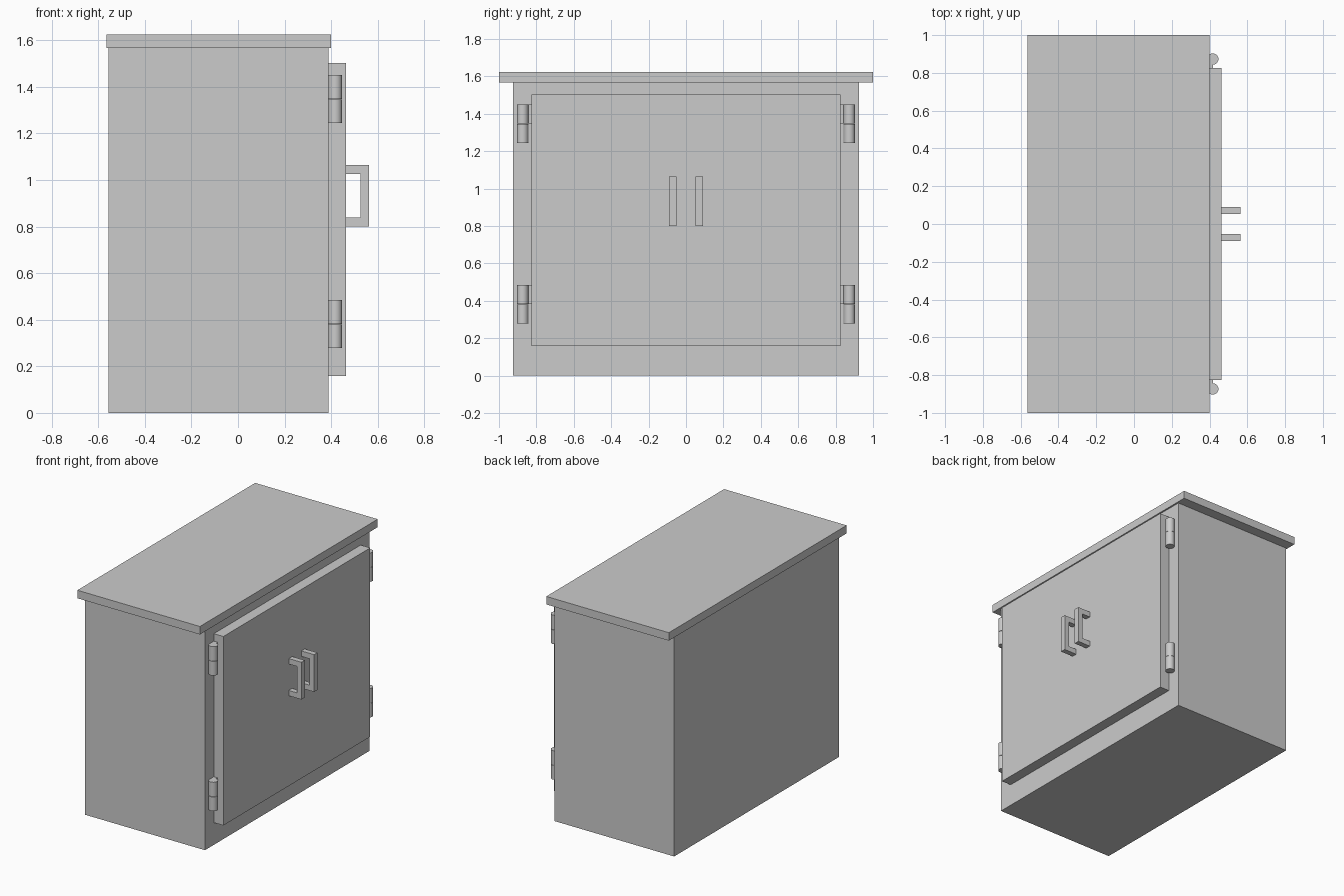
import bpy, bmesh

if "Cube" in bpy.data.objects:
    bpy.data.objects.remove(bpy.data.objects["Cube"])


def box(name, x, y, z):
    """Axis-aligned box from (min, max) ranges."""
    bpy.ops.mesh.primitive_cube_add(
        size=1, location=(sum(x) / 2, sum(y) / 2, sum(z) / 2))
    ob = bpy.context.object
    ob.name = name
    ob.scale = (x[1] - x[0], y[1] - y[0], z[1] - z[0])
    bpy.ops.object.transform_apply(location=False, rotation=False, scale=True)
    return ob


def barrel(name, x, y, z, r):
    """Smooth upright cylinder between two heights."""
    bpy.ops.mesh.primitive_cylinder_add(
        vertices=32, radius=r, depth=z[1] - z[0], location=(x, y, sum(z) / 2))
    ob = bpy.context.object
    ob.name = name
    bpy.ops.object.shade_smooth_by_angle()
    return ob


def span(side, a, b):
    """Mirror a y range to the given side."""
    return sorted((side * a, side * b))


def handle(name, y):
    """C-shaped pull: x-z profile extruded along y."""
    pts = [(0.463, 0.80), (0.563, 0.80), (0.563, 1.065), (0.463, 1.065),
           (0.463, 1.026), (0.527, 1.026), (0.527, 0.838), (0.463, 0.838)]
    bm = bmesh.new()
    face = bm.faces.new([bm.verts.new((px, y[0], pz)) for px, pz in pts])
    ext = bmesh.ops.extrude_face_region(bm, geom=[face])
    verts = [g for g in ext["geom"] if isinstance(g, bmesh.types.BMVert)]
    bmesh.ops.translate(bm, verts=verts, vec=(0, y[1] - y[0], 0))
    bmesh.ops.recalc_face_normals(bm, faces=bm.faces)
    mesh = bpy.data.meshes.new(name)
    bm.to_mesh(mesh)
    bm.free()
    bpy.context.collection.objects.link(bpy.data.objects.new(name, mesh))


# Carcass, overhanging top and door panel
box("cabinet_body", (-0.555, 0.388), (-0.926, 0.926), (0, 1.567))
box("cabinet_top", (-0.565, 0.40), (-1, 1), (1.567, 1.624))
box("door_panel", (0.388, 0.463), (-0.826, 0.826), (0.158, 1.503))

for side, label in ((-1, "left"), (1, "right")):
    # Pull handles
    handle(f"{label}_handle", span(side, 0.052, 0.09))
    # Two-part hinges with a leaf on the door side
    for level, z0 in (("lower", 0.279), ("upper", 1.244)):
        mid, top = z0 + 0.102, z0 + 0.206
        name = f"{label}_{level}_hinge"
        barrel(name + "_pin_base", 0.417, side * 0.873, (z0, mid - 0.001), 0.03)
        barrel(name + "_pin_cap", 0.417, side * 0.873, (mid + 0.001, top), 0.03)
        box(name + "_leaf", (0.388, 0.418), span(side, 0.82, 0.865),
            (mid + 0.001, top))
